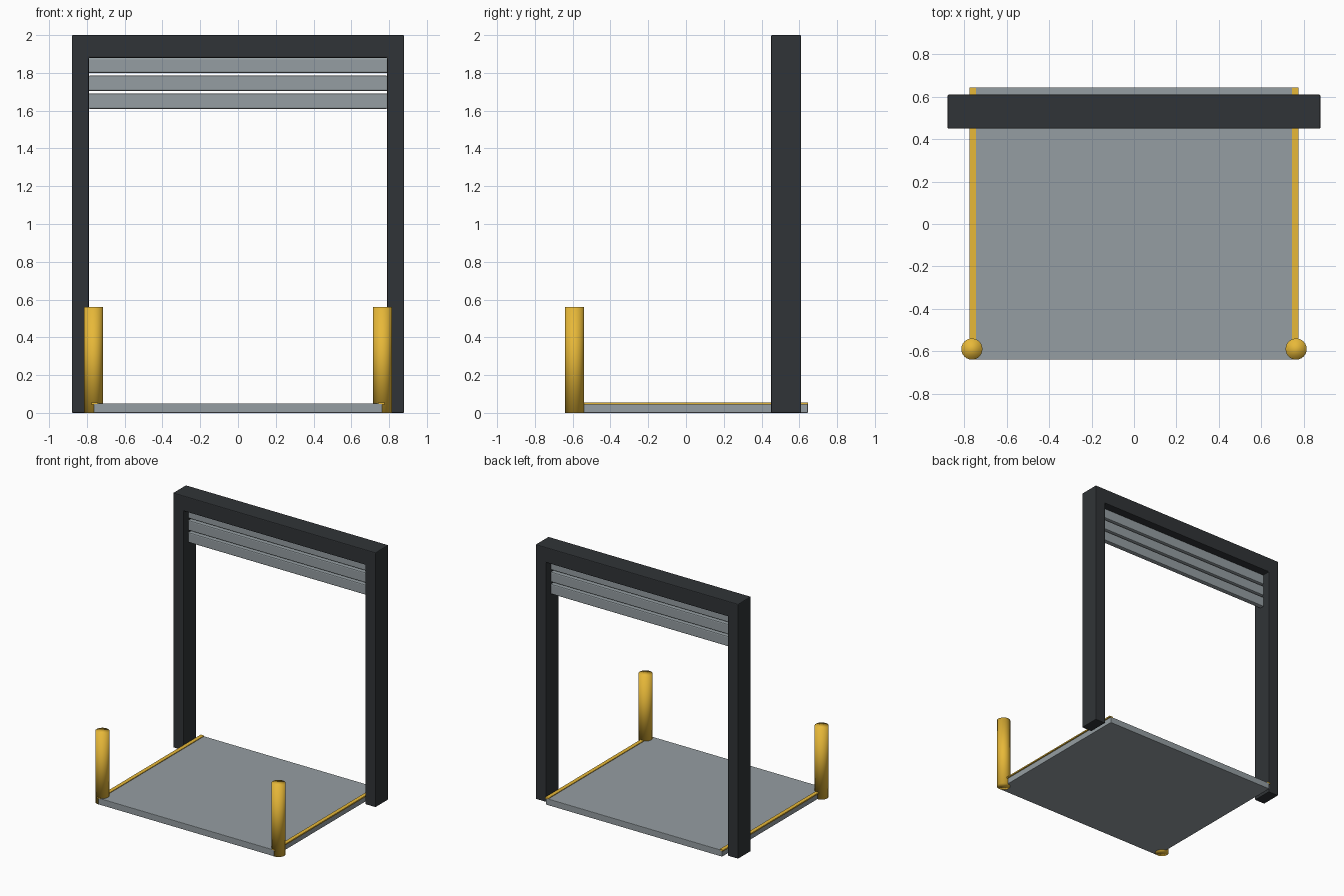
import bpy, bmesh

if "Cube" in bpy.data.objects:
    bpy.data.objects.remove(bpy.data.objects["Cube"])


def material(name, rgb):
    m = bpy.data.materials.new(name)
    m.diffuse_color = (*rgb, 1)
    m.use_nodes = True
    m.node_tree.nodes["Principled BSDF"].inputs["Base Color"].default_value = m.diffuse_color
    return m


DARK = material("dark_steel", (0.03, 0.034, 0.038))
GREY = material("grey_metal", (0.30, 0.34, 0.36))
YELLOW = material("safety_yellow", (0.80, 0.48, 0.04))


def finish(name, bm, mat, bevel=0):
    bmesh.ops.recalc_face_normals(bm, faces=bm.faces[:])
    mesh = bpy.data.meshes.new(name)
    bm.to_mesh(mesh)
    bm.free()
    mesh.materials.append(mat)
    ob = bpy.data.objects.new(name, mesh)
    bpy.context.collection.objects.link(ob)
    if bevel:
        mod = ob.modifiers.new("soft_edges", "BEVEL")
        mod.width, mod.segments = bevel, 2
    return ob


def box(name, lo, hi, mat, bevel=0):
    bm = bmesh.new()
    bmesh.ops.create_cube(bm, size=1)
    for v in bm.verts:
        v.co = [(a + b) / 2 + c * (b - a) for a, b, c in zip(lo, hi, v.co)]
    return finish(name, bm, mat, bevel)


# Door frame: two posts and a lintel in one extruded profile
bm = bmesh.new()
half = [(0.79, 1.88), (0.79, 0), (0.88, 0), (0.88, 2)]
profile = half + [(-x, z) for x, z in reversed(half)]
face = bm.faces.new([bm.verts.new((x, 0.45, z)) for x, z in profile])
ext = bmesh.ops.extrude_face_region(bm, geom=[face])["geom"]
bmesh.ops.translate(bm, vec=(0, 0.16, 0),
                    verts=[g for g in ext if isinstance(g, bmesh.types.BMVert)])
finish("door_frame", bm, DARK, 0.006)

# Rolled-up shutter slats under the lintel
for i in range(3):
    z = 1.61 + 0.095 * i
    box(f"shutter_slat_{i + 1}", (-0.795, 0.51, z), (0.795, 0.55, z + 0.08), GREY, 0.008)

# Floor plate
box("floor_plate", (-0.765, -0.64, 0), (0.765, 0.645, 0.05), GREY, 0.003)

# Edge stripes and bollards on both sides
for side, s in (("left", -1), ("right", 1)):
    x0, x1 = sorted((s * 0.745, s * 0.775))
    box(f"edge_stripe_{side}", (x0, -0.64, 0.045), (x1, 0.645, 0.055), YELLOW)
    bm = bmesh.new()
    bmesh.ops.create_cone(bm, cap_ends=True, segments=24, radius1=0.05, radius2=0.05, depth=0.56)
    bmesh.ops.translate(bm, vec=(s * 0.765, -0.59, 0.28), verts=bm.verts[:])
    bollard = finish(f"bollard_{side}", bm, YELLOW)
    bollard.data.shade_smooth()
